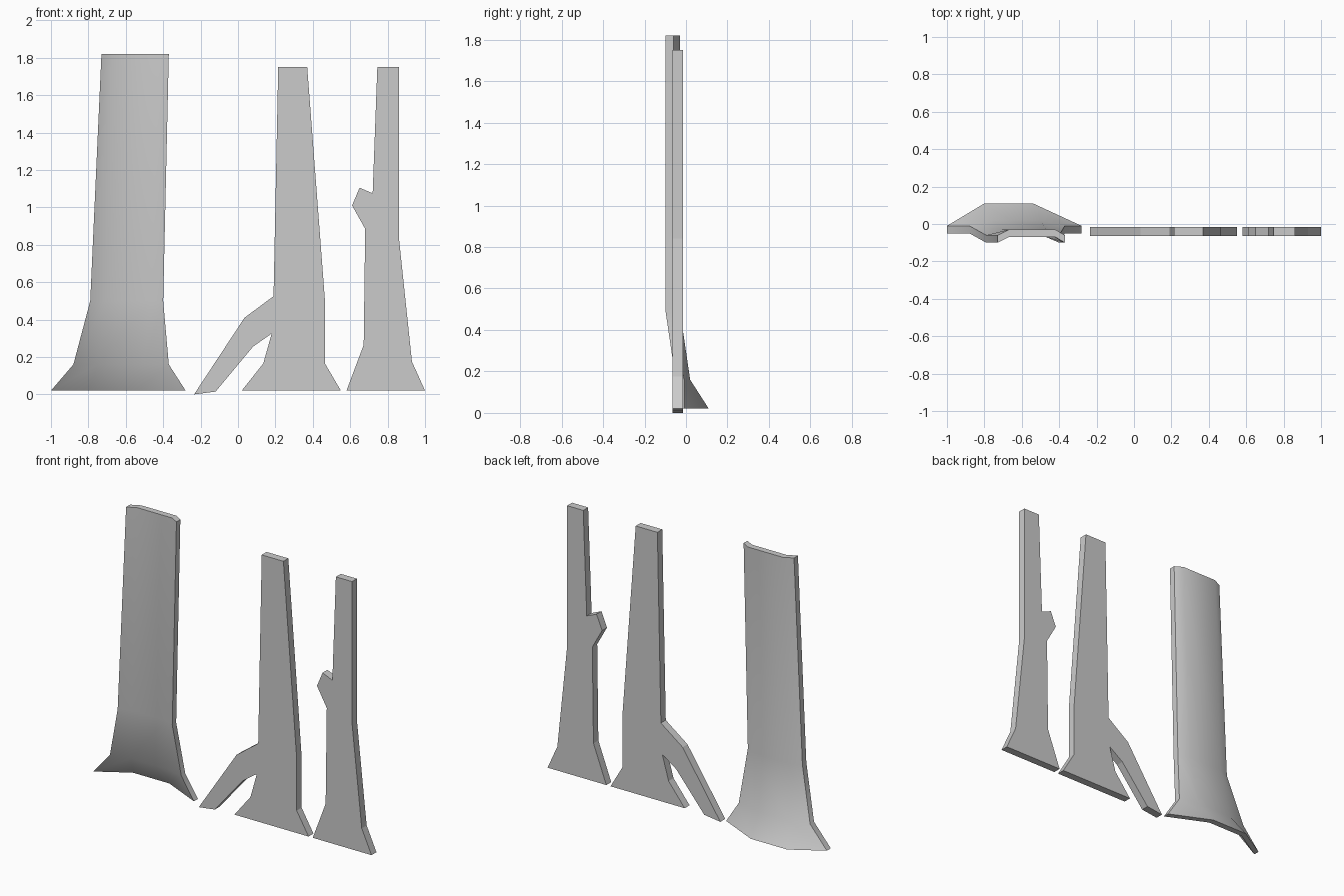
import bpy
import bmesh
from math import radians

default_cube = bpy.data.objects.get("Cube")
if default_cube:
    bpy.data.objects.remove(default_cube, do_unlink=True)

# Single plain grey for every trunk
grey = bpy.data.materials.new("plain_grey")
grey.use_nodes = True
colour = (0.6, 0.6, 0.6, 1)
grey.diffuse_color = colour
grey.node_tree.nodes["Principled BSDF"].inputs["Base Color"].default_value = colour


def finish(name, bm):
    """Turn a bmesh into a named, coloured object in the scene."""
    bmesh.ops.recalc_face_normals(bm, faces=bm.faces)
    mesh = bpy.data.meshes.new(name)
    bm.to_mesh(mesh)
    bm.free()
    mesh.materials.append(grey)
    obj = bpy.data.objects.new(name, mesh)
    bpy.context.collection.objects.link(obj)
    return obj


def extrude_along_y(bm, faces, depth):
    """Give a sheet of faces thickness towards the back."""
    result = bmesh.ops.extrude_face_region(bm, geom=faces, use_keep_orig=True)
    moved = [v for v in result["geom"] if isinstance(v, bmesh.types.BMVert)]
    bmesh.ops.translate(bm, verts=moved, vec=(0, depth, 0))


def flat_trunk(name, outline, front=-0.065, depth=0.05):
    """Cut-out board made from an outline in x and z."""
    bm = bmesh.new()
    face = bm.faces.new([bm.verts.new((x, front, z)) for x, z in outline])
    extrude_along_y(bm, [face], depth)
    return finish(name, bm)


def curved_trunk(name, rings, depth=0.04):
    """Shell bowed towards the back; each ring is z, four x, edge y, middle y."""
    bm = bmesh.new()
    rows = []
    for z, xs, edge_y, middle_y in rings:
        ys = (edge_y, middle_y, middle_y, edge_y)
        rows.append([bm.verts.new((x, y, z)) for x, y in zip(xs, ys)])
    faces = []
    for low, high in zip(rows, rows[1:]):
        for i in range(len(low) - 1):
            faces.append(bm.faces.new((low[i], low[i + 1], high[i + 1], high[i])))
    extrude_along_y(bm, faces, depth)
    return finish(name, bm)


# Wide hollow trunk with a flared foot
wide = curved_trunk("wide_curved_trunk", [
    (0.02, (-1, -0.8, -0.54, -0.28), -0.05, 0.07),
    (0.16, (-0.88, -0.75, -0.5, -0.37), -0.05, -0.02),
    (0.5, (-0.79, -0.71, -0.47, -0.4), -0.1, -0.07),
    (1.82, (-0.73, -0.67, -0.42, -0.37), -0.1, -0.07),
])
bpy.ops.object.select_all(action="DESELECT")
wide.select_set(True)
bpy.context.view_layer.objects.active = wide
bpy.ops.object.shade_smooth_by_angle(angle=radians(45))

# Tapered trunk with a leaning root
flat_trunk("trunk_with_root", [
    (0.02, 0.02), (0.55, 0.02), (0.465, 0.165), (0.465, 0.5),
    (0.37, 1.75), (0.215, 1.75), (0.19, 0.525), (0.035, 0.41),
    (-0.235, 0), (-0.12, 0.015), (0.08, 0.255), (0.18, 0.325),
    (0.135, 0.165),
])

# Slim trunk with a broken branch stub
flat_trunk("trunk_with_branch_stub", [
    (0.58, 0.02), (1, 0.02), (0.93, 0.175), (0.86, 0.84),
    (0.86, 1.75), (0.745, 1.75), (0.72, 1.075), (0.65, 1.105),
    (0.61, 1.01), (0.68, 0.885), (0.672, 0.265),
])
